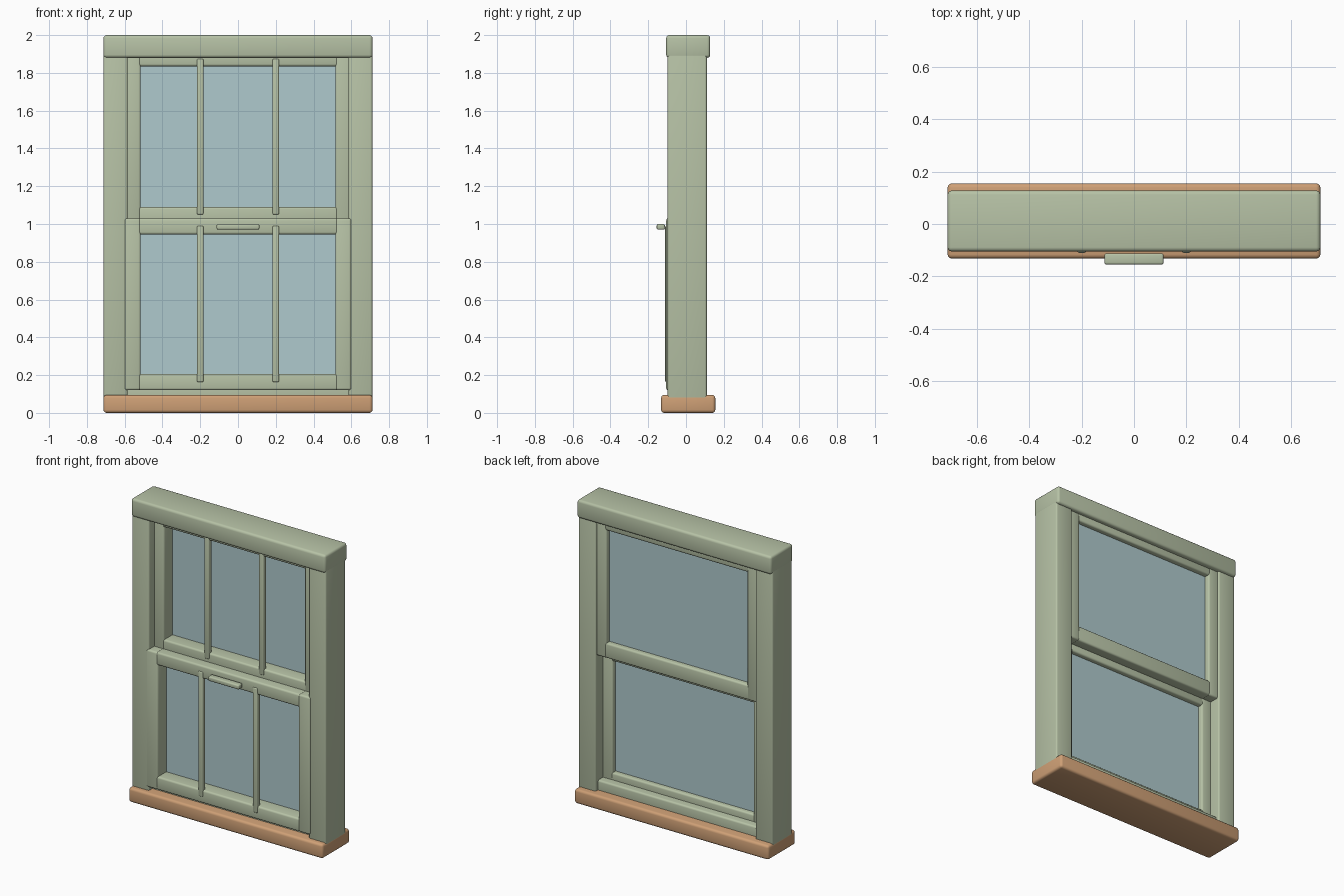
import bpy

if "Cube" in bpy.data.objects:
    bpy.data.objects.remove(bpy.data.objects["Cube"])


def material(name, rgb):
    m = bpy.data.materials.new(name)
    m.diffuse_color = (*rgb, 1)
    m.use_nodes = True
    m.node_tree.nodes["Principled BSDF"].inputs["Base Color"].default_value = m.diffuse_color
    return m


GREEN = material("sage_paint", (0.47, 0.54, 0.38))
WOOD = material("warm_wood", (0.62, 0.35, 0.18))
GLASS = material("pale_glass", (0.43, 0.59, 0.61))


def box(name, x, y, z, mat, bevel=0.012):
    """Rounded box given (min, max) along each axis."""
    spans = (x, y, z)
    bpy.ops.mesh.primitive_cube_add(size=1, location=[(a + b) / 2 for a, b in spans])
    o = bpy.context.object
    o.name = name
    o.scale = [b - a for a, b in spans]
    bpy.ops.object.transform_apply(location=False, rotation=False, scale=True)
    o.data.materials.append(mat)
    if bevel:
        mod = o.modifiers.new("rounded_edges", 'BEVEL')
        mod.width = bevel
        mod.segments = 3
        bpy.ops.object.modifier_apply(modifier=mod.name)
        bpy.ops.object.shade_smooth_by_angle()
    return o


def mirrored(name, x, y, z, mat, bevel=0.012):
    """A left and right pair of boxes."""
    box(name + "_right", x, y, z, mat, bevel)
    box(name + "_left", (-x[1], -x[0]), y, z, mat, bevel)


# Outer frame
box("sill", (-0.712, 0.712), (-0.132, 0.155), (0, 0.095), WOOD, 0.016)
box("head", (-0.712, 0.712), (-0.105, 0.128), (1.88, 2.0), GREEN, 0.016)
mirrored("jamb", (0.585, 0.711), (-0.097, 0.11), (0.06, 1.95), GREEN, 0.01)
box("bottom_stop", (-0.6, 0.6), (-0.06, 0.085), (0.06, 0.16), GREEN)


def sash(name, y, z, opening, glass_y, bar_z):
    """Sliding sash: two stiles, two rails, a pane and two glazing bars."""
    lo, hi = opening
    mirrored(name + "_stile", (0.515, 0.6), y, z, GREEN)
    rail_y = (y[0] + 0.001, y[1] - 0.001)
    box(name + "_bottom_rail", (-0.53, 0.53), rail_y, (z[0], lo), GREEN)
    box(name + "_top_rail", (-0.53, 0.53), rail_y, (hi, z[1]), GREEN)
    box(name + "_pane", (-0.54, 0.54), glass_y, (lo - 0.03, hi + 0.03), GLASS, 0)
    mirrored(name + "_glazing_bar", (0.183, 0.217), (y[0] - 0.005, y[0] + 0.028),
             bar_z, GREEN, 0.007)


# Lower sash in the front track, upper sash behind it
sash("lower_sash", (-0.105, 0.033), (0.12, 1.03), (0.207, 0.945),
     (-0.014, 0.0), (0.163, 0.99))
sash("upper_sash", (-0.04, 0.098), (0.99, 1.92), (1.09, 1.835),
     (0.05, 0.064), (1.05, 1.875))

# Lift handle
box("lift_handle", (-0.113, 0.113), (-0.155, -0.112), (0.97, 1.0), GREEN, 0.008)
